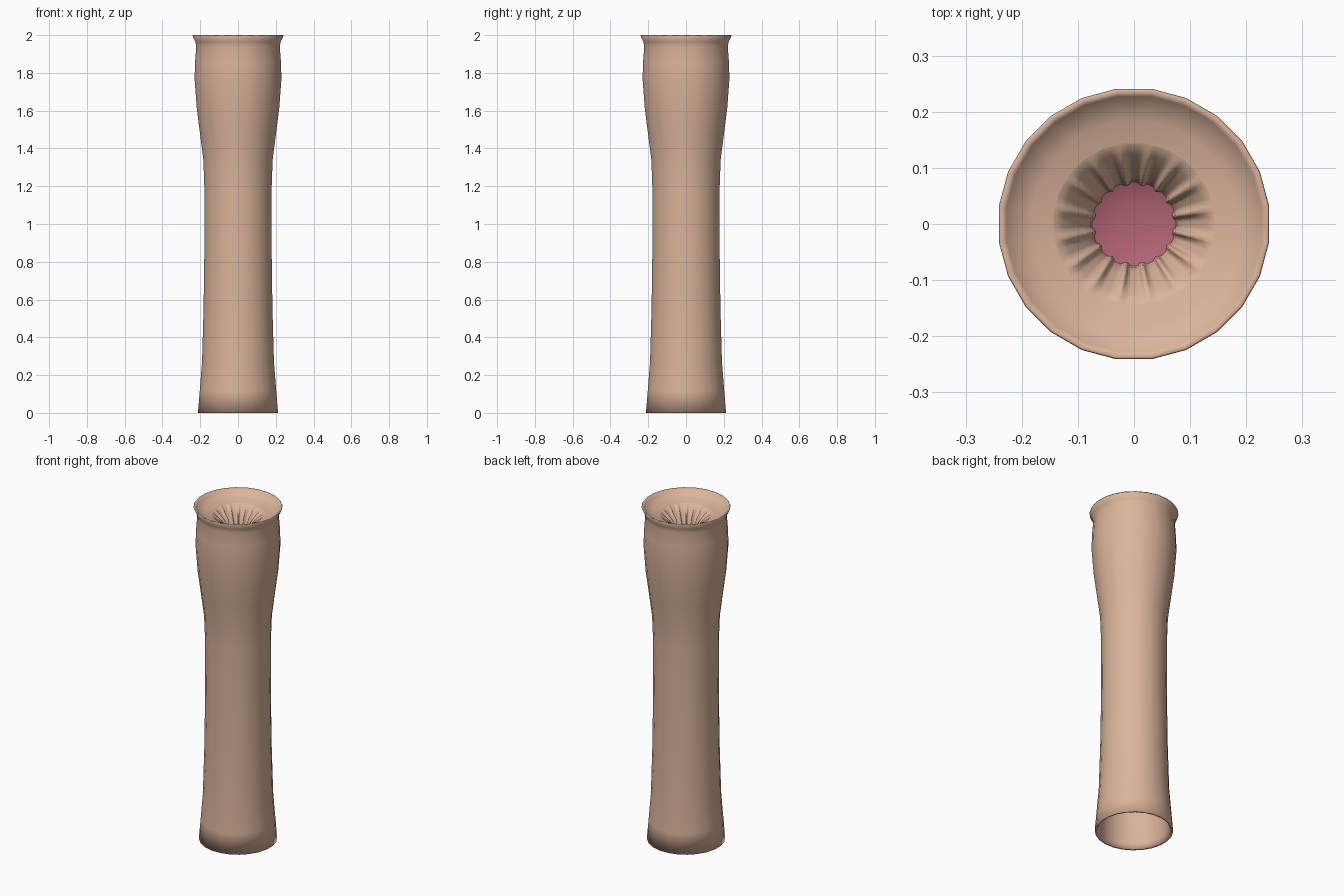
import bpy, bmesh, math

if "Cube" in bpy.data.objects:
    bpy.data.objects.remove(bpy.data.objects["Cube"])


def material(name, rgb):
    m = bpy.data.materials.new(name)
    m.diffuse_color = (*rgb, 1)
    m.use_nodes = True
    m.node_tree.nodes["Principled BSDF"].inputs["Base Color"].default_value = m.diffuse_color
    return m


skin = material("tan skin", (0.71, 0.455, 0.325))
pink = material("pink lining", (0.44, 0.125, 0.165))


def revolve(name, rings, n, mat, offset=0.0, shape=None, cap=False):
    """Skin a list of (radius, z) rings; shape(r, z, angle) may displace points."""
    bm = bmesh.new()
    loops = []
    for r, z in rings:
        loop = []
        for i in range(n):
            a = offset + math.tau * i / n
            rr, zz = shape(r, z, a) if shape else (r, z)
            loop.append(bm.verts.new((rr * math.cos(a), rr * math.sin(a), zz)))
        loops.append(loop)
    for lo, hi in zip(loops, loops[1:]):
        for i in range(n):
            j = (i + 1) % n
            bm.faces.new((lo[i], lo[j], hi[j], hi[i]))
    if cap:
        bm.faces.new(loops[-1])
    me = bpy.data.meshes.new(name)
    bm.to_mesh(me)
    bm.free()
    me.materials.append(mat)
    ob = bpy.data.objects.new(name, me)
    bpy.context.collection.objects.link(ob)
    for p in me.polygons:
        p.use_smooth = True
    return ob


# Hollow body: inner wall, bottom lip, outer wall, flared top rim, bowl
body = [(0.165, 1.3), (0.163, 0.9), (0.172, 0.4), (0.193, 0.03), (0.203, 0.0),
        (0.214, 0.0), (0.204, 0.12), (0.192, 0.27), (0.184, 0.55), (0.179, 0.9),
        (0.180, 1.2), (0.185, 1.34), (0.203, 1.48), (0.220, 1.61), (0.232, 1.77),
        (0.229, 1.86), (0.223, 1.94), (0.228, 1.965), (0.243, 1.995),
        (0.240, 2.0), (0.229, 1.99), (0.214, 1.973), (0.185, 1.962), (0.145, 1.952)]
revolve("tube_body", body, 24, skin, math.radians(7.5))


# Puckered funnel: 16 narrow ridges that grow towards the opening
def pleat(r, z, a):
    t = min(1, max(0, (0.14 - r) / 0.07))
    ridge = max(0, math.cos(16 * (a - math.radians(11.25)))) ** 1.5
    return r - 0.004 * t * ridge, z + 0.04 * t * ridge


funnel = [(0.150, 1.952), (0.140, 1.949), (0.125, 1.934), (0.108, 1.910),
          (0.090, 1.880), (0.078, 1.855), (0.073, 1.825)]
revolve("puckered_funnel", funnel, 128, skin, shape=pleat)

# Pink lining closing the opening
revolve("inner_lining", [(0.076, 1.835), (0.06, 1.828), (0.03, 1.823), (0.006, 1.822)],
        32, pink, cap=True)
